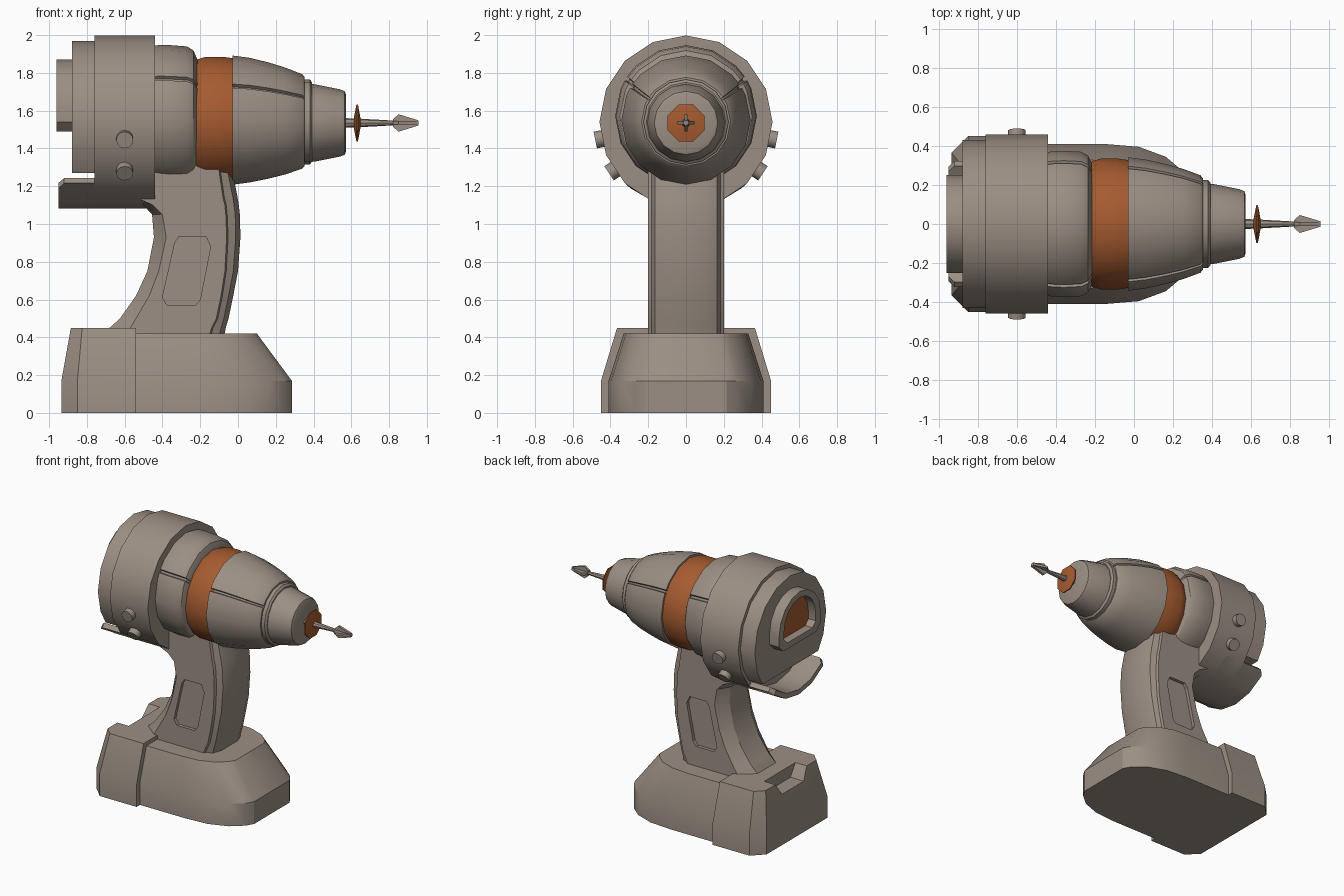
import bpy, bmesh, math

if "Cube" in bpy.data.objects:
    bpy.data.objects.remove(bpy.data.objects["Cube"])

def material(name, c):
    m = bpy.data.materials.new(name)
    m.diffuse_color = (*c, 1)
    m.use_nodes = True
    m.node_tree.nodes["Principled BSDF"].inputs["Base Color"].default_value = m.diffuse_color
    return m

GREY = material("warm_grey", (0.33, 0.275, 0.23))
ORANGE = material("burnt_orange", (0.38, 0.105, 0.03))

def loft(name, rings, mat=GREY, smooth=30):
    """Skin a list of equal-length point rings and cap both ends."""
    bm = bmesh.new()
    rows = [[bm.verts.new(p) for p in r] for r in rings]
    n = len(rows[0])
    for a, b in zip(rows, rows[1:]):
        for i in range(n):
            j = (i + 1) % n
            bm.faces.new((a[i], a[j], b[j], b[i]))
    bm.faces.new(rows[0][::-1])
    bm.faces.new(rows[-1])
    bmesh.ops.recalc_face_normals(bm, faces=bm.faces)
    me = bpy.data.meshes.new(name)
    bm.to_mesh(me)
    bm.free()
    ob = bpy.data.objects.new(name, me)
    bpy.context.collection.objects.link(ob)
    me.materials.append(mat)
    if smooth:
        bpy.ops.object.select_all(action='DESELECT')
        ob.select_set(True)
        bpy.context.view_layer.objects.active = ob
        bpy.ops.object.shade_smooth_by_angle(angle=math.radians(smooth))
    return ob

def arc(x, r, angles, cz=1.54):
    return [(x, r * math.cos(math.radians(a)), cz + r * math.sin(math.radians(a))) for a in angles]

def turned(name, profile, mat=GREY, sides=16, start=0, groove=0.0):
    """Revolve (x, radius, centre z) along x, optionally with two side seams."""
    spec = [(start + 360 * i / sides, 1) for i in range(sides)]
    if groove:
        for s in (30, 146):
            spec += [(s, 1), (s + 0.8, 1 - groove), (s + 3.2, 1 - groove), (s + 4, 1)]
        spec.sort()
    rings = []
    for x, r, cz in profile:
        rings.append([(x, r * k * math.cos(math.radians(a)), cz + r * k * math.sin(math.radians(a)))
                      for a, k in spec])
    return loft(name, rings, mat)

def cut(ob, cutter):
    m = ob.modifiers.new("cut", 'BOOLEAN')
    m.operation, m.solver, m.object = 'DIFFERENCE', 'EXACT', cutter
    bpy.context.view_layer.objects.active = ob
    bpy.ops.object.modifier_apply(modifier="cut")
    bpy.data.objects.remove(cutter, do_unlink=True)

def mirrored(half):
    """Close a half outline of (x, y, z) points across y = 0."""
    return half + [(x, -y, z) for x, y, z in reversed(half)]

# Motor housing, orange band, nose cone and chuck
turned("motor_housing", [(-0.46, 0.365, 1.575), (-0.42, 0.372, 1.575), (-0.36, 0.375, 1.572),
                         (-0.27, 0.37, 1.57), (-0.235, 0.35, 1.568), (-0.215, 0.31, 1.56)], groove=0.05)
turned("orange_band", [(-0.24, 0.30, 1.55), (-0.215, 0.322, 1.55), (-0.17, 0.335, 1.55),
                       (-0.08, 0.335, 1.55), (-0.01, 0.325, 1.55)], ORANGE)
turned("nose_cone", [(-0.03, 0.30, 1.55), (-0.03, 0.342, 1.55), (0.06, 0.33, 1.55), (0.16, 0.308, 1.548),
                     (0.25, 0.283, 1.545), (0.34, 0.25, 1.543), (0.353, 0.235, 1.542),
                     (0.354, 0.18, 1.54)], groove=0.06)
turned("chuck_collar", [(0.33, 0.225, 1.54), (0.38, 0.225, 1.54), (0.392, 0.21, 1.54)])
turned("chuck", [(0.37, 0.208, 1.535), (0.41, 0.204, 1.535), (0.54, 0.178, 1.535),
                 (0.565, 0.168, 1.535), (0.572, 0.15, 1.535)])

# Bit shaft, washer and cross tip
turned("bit_shaft", [(0.55, 0.026, 1.535), (0.64, 0.023, 1.535), (0.83, 0.012, 1.535), (0.94, 0.012, 1.535)], sides=8)
turned("bit_washer", [(0.613, 0.03, 1.535), (0.627, 0.105, 1.535), (0.635, 0.105, 1.535),
                      (0.648, 0.03, 1.535)], ORANGE, sides=8, start=22.5)
for k in range(2):
    fin = []
    for x, r in ((0.82, 0.02), (0.85, 0.046), (0.955, 0.014)):
        w = 0.009
        ring = [(x, -r, 1.535 - w), (x, r, 1.535 - w), (x, r, 1.535 + w), (x, -r, 1.535 + w)]
        if k:
            ring = [(px, pz - 1.535, 1.535 + py) for px, py, pz in ring]
        fin.append(ring)
    loft("bit_tip_fin", fin, smooth=0)

# Rear collar, its side buttons and lower visor
turned("rear_collar", [(-0.76, 0.458, 1.54), (-0.44, 0.458, 1.54)])
for ang in (-11.25, -33.75, 191.25, 213.75):
    a = math.radians(ang)
    bpy.ops.mesh.primitive_cylinder_add(vertices=12, radius=0.045, depth=0.08,
                                        location=(-0.6, 0.45 * math.cos(a), 1.54 + 0.45 * math.sin(a)),
                                        rotation=(a - math.pi / 2, 0, 0))
    b = bpy.context.object
    b.name = "side_button"
    b.data.materials.append(GREY)
    bpy.ops.object.shade_smooth_by_angle(angle=math.radians(35))

visor = []
for x, half in ((-0.60, 45), (-0.92, 45), (-0.95, 40)):
    angs = [-90 + half * t / 2 for t in (-2, -1, 0, 1, 2)]
    visor.append(arc(x, 0.458, angs) + arc(x, 0.42, angs[::-1]))
loft("lower_visor", visor)

# Rear cover with a flat bottom
cover = [-39] + [-22.5 + 22.5 * i for i in range(11)] + [219]
loft("rear_cover", [arc(x, 0.43, cover) for x in (-0.74, -0.88)])

# Arched rear frame and its recessed panel
def arch(x, s):
    pts = [(0.20, -0.13), (0.25, -0.08)]
    pts += [(0.25 * math.cos(math.pi * i / 8), 0.25 * math.sin(math.pi * i / 8)) for i in range(9)]
    pts += [(-0.25, -0.08), (-0.20, -0.13)]
    return [(x, y * s, 1.62 + 0.06 * (1 - s) + z * s) for y, z in pts]

loft("rear_frame", [arch(-0.87, 1), arch(-0.96, 1), arch(-0.96, 0.76), arch(-0.895, 0.76)])
loft("rear_panel", [arch(-0.892, 0.755), arch(-0.899, 0.755)], ORANGE, 0)

# Curved handle: z, back, back edge, front seam, front
levels = [(0.40, -0.70, -0.60, -0.155, -0.075), (0.45, -0.68, -0.57, -0.14, -0.065),
          (0.50, -0.625, -0.54, -0.115, -0.05), (0.62, -0.54, -0.47, -0.09, -0.025),
          (0.75, -0.48, -0.42, -0.07, 0.0), (0.93, -0.445, -0.38, -0.06, 0.013),
          (1.05, -0.455, -0.40, -0.065, 0.01), (1.10, -0.50, -0.45, -0.07, 0.004),
          (1.14, -0.57, -0.54, -0.08, -0.002), (1.38, -0.60, -0.57, -0.115, -0.05)]
handle = loft("handle", [mirrored([(b, 0.11, z), (bi, 0.2, z), (fi, 0.2, z), (fi + 0.008, 0.183, z),
                                   (f - 0.025, 0.165, z), (f, 0.10, z)])
                         for z, b, bi, fi, f in levels])
panel = [(-0.31, 0.935), (-0.17, 0.935), (-0.145, 0.88), (-0.20, 0.60), (-0.225, 0.57),
         (-0.375, 0.57), (-0.40, 0.61), (-0.335, 0.90)]
for s in (-1, 1):
    c = loft("grip_cutter", [[(x, s * y, z) for x, z in panel] for y in (0.175, 0.3)], smooth=0)
    c.hide_render = True
    cut(handle, c)

# Battery base, rounded front half
def nose(z, x0, n, w):
    half = [(-0.56, w, z)]
    for u, v in ((0, 1), (0.4, 0.965), (0.72, 0.84), (0.92, 0.66), (1, 0.52)):
        half.append((x0 + (n - x0) * u, w * v, z))
    return mirrored(half)

loft("battery_front", [nose(0, -0.15, 0.285, 0.41), nose(0.17, -0.15, 0.285, 0.41),
                       nose(0.42, -0.25, 0.10, 0.33)])

# Battery base, rear half with latch notch
def tail(z, n, c, w):
    return mirrored([(-0.54, w, z), (n + c, w, z), (n, w - c, z)])

rear = loft("battery_rear", [tail(0, -0.935, 0.085, 0.45), tail(0.17, -0.935, 0.085, 0.45),
                             tail(0.45, -0.885, 0.06, 0.365)])
notch = loft("latch_cutter", [[(x, -0.13, 0.36), (x, 0.13, 0.36), (x, 0.22, 0.5), (x, -0.22, 0.5)]
                              for x in (-1.0, -0.79)], smooth=0)
notch.hide_render = True
cut(rear, notch)
